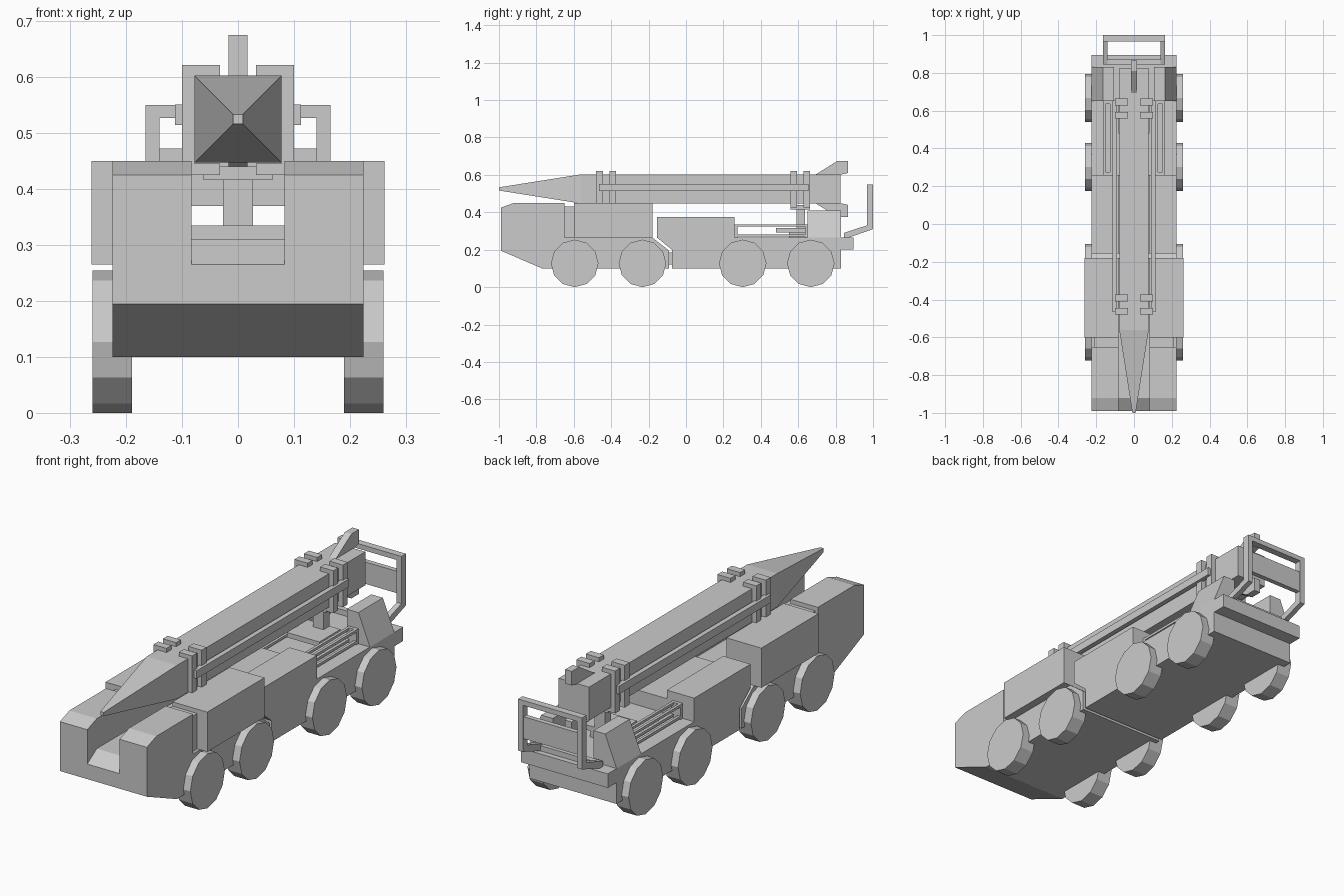
import bpy, bmesh, math
from mathutils import Matrix

if "Cube" in bpy.data.objects:
    bpy.data.objects.remove(bpy.data.objects["Cube"], do_unlink=True)

grey = bpy.data.materials.new("plain grey")
grey.use_nodes = True
GREY = (0.6, 0.6, 0.6, 1)
grey.diffuse_color = GREY
grey.node_tree.nodes["Principled BSDF"].inputs["Base Color"].default_value = GREY


def finish(name, bm):
    bmesh.ops.recalc_face_normals(bm, faces=bm.faces)
    mesh = bpy.data.meshes.new(name)
    bm.to_mesh(mesh)
    bm.free()
    mesh.materials.append(grey)
    obj = bpy.data.objects.new(name, mesh)
    bpy.context.scene.collection.objects.link(obj)
    return obj


def prism(name, profile, x0, x1, both=False):
    """Extrude a (y, z) profile from x0 to x1, optionally on both sides."""
    bm = bmesh.new()
    for s in ((1, -1) if both else (1,)):
        a = [bm.verts.new((s * x0, y, z)) for y, z in profile]
        b = [bm.verts.new((s * x1, y, z)) for y, z in profile]
        bm.faces.new(a)
        bm.faces.new(b)
        n = len(a)
        for i in range(n):
            j = (i + 1) % n
            bm.faces.new((a[i], a[j], b[j], b[i]))
    return finish(name, bm)


def box(name, x0, x1, y0, y1, z0, z1, both=False):
    return prism(name, [(y0, z0), (y1, z0), (y1, z1), (y0, z1)], x0, x1, both)


W, T = 0.224, 0.083     # half widths of the hull and of the central trough
DECK = 0.265

# Front hull: lower body, trough floor, cab sides
prism("front_hull", [(-0.99, 0.195), (-0.77, 0.1), (-0.09, 0.1), (-0.09, 0.195),
                     (-0.18, DECK), (-0.99, DECK)], -W, W)
prism("trough_floor", [(-0.99, DECK), (-0.18, DECK), (-0.18, 0.31), (-0.92, 0.31)], -T, T)
prism("cab_side", [(-0.99, DECK), (-0.65, DECK), (-0.65, 0.45), (-0.92, 0.45),
                   (-0.99, 0.425)], T, W, True)
box("cab_joint", T, 0.21, -0.65, -0.6, DECK, 0.43, True)
box("equipment_box", T, 0.262, -0.6, -0.18, DECK, 0.45, True)

# Rear hull with raised side lockers and rear step
box("hull_coupling", -0.2, 0.2, -0.1, -0.07, 0.12, 0.185)
prism("rear_hull", [(-0.155, DECK), (-0.075, 0.2), (-0.075, 0.1), (0.83, 0.1),
                    (0.83, 0.2), (0.895, 0.2), (0.895, DECK)], -W, W)
box("rear_locker", T, W, -0.155, 0.26, DECK, 0.375, True)
box("locker_bridge", -T, T, -0.155, 0.26, DECK, 0.335)

# Rear blocks, leaning in on the outer side
block = box("rear_block", 0.105, W, 0.65, 0.83, DECK, 0.41, True)
for v in block.data.vertices:
    if v.co.z > 0.4 and abs(v.co.x) > 0.2:
        v.co.x = math.copysign(0.165, v.co.x)

# Guard rails on the rear deck
for tag, x in (("inner", 0.115), ("outer", 0.152)):
    for level, z in (("lower", 0.27), ("upper", 0.323)):
        box(f"{tag}_{level}_rail", x, x + 0.013, 0.26, 0.65, z, z + 0.012, True)
for tag, y in (("front", 0.26), ("back", 0.635)):
    box(f"rail_{tag}_post", 0.115, 0.165, y, y + 0.015, DECK, 0.335, True)

# Wheels
for i, y in enumerate((-0.595, -0.233, 0.303, 0.667)):
    bm = bmesh.new()
    for s in (1, -1):
        turn = Matrix.Translation((s * 0.2245, y, 0.127)) @ Matrix.Rotation(math.pi / 2, 4, "Y")
        bmesh.ops.create_cone(bm, cap_ends=True, segments=12, radius1=0.127,
                              radius2=0.127, depth=0.071, matrix=turn)
    finish(f"wheel_pair_{i + 1}", bm)

# Rocket: square body, pyramid nose, fins
M, Z0, Z1 = 0.078, 0.447, 0.603
box("rocket_body", -M, M, -0.56, 0.825, Z0, Z1)
nose = box("rocket_nose", -M, M, -1, -0.56, Z0, Z1)
for v in nose.data.vertices:
    if v.co.y < -0.9:
        v.co.x *= 0.11
        v.co.z = 0.525 + (v.co.z - 0.525) * 0.11
fin = [(0.69, 0.6), (0.81, 0.675), (0.865, 0.675), (0.865, 0.61), (0.82, 0.6)]
prism("upper_fin", fin, -0.017, 0.017)
prism("lower_fin", [(y, 1.05 - z) for y, z in fin], -0.017, 0.017)

# Cradle: clamps and side beams
for i, y in enumerate((-0.48, -0.41, 0.558, 0.628)):
    box(f"clamp_arm_{i + 1}", M, 0.1, y, y + 0.036, 0.425, 0.622, True)
    box(f"clamp_top_{i + 1}", 0.032, 0.1, y, y + 0.036, 0.602, 0.622, True)
    box(f"clamp_foot_{i + 1}", 0.032, 0.1, y, y + 0.036, 0.425, 0.446, True)
box("cradle_beam", 0.09, 0.113, -0.465, 0.655, 0.514, 0.551, True)
box("cradle_cross_beam", -0.062, 0.062, 0.558, 0.664, 0.416, 0.44)

# Lifting post on its base plate
box("lift_post", -0.027, 0.027, 0.59, 0.635, 0.3, 0.42)
box("lift_plate", -T, T, 0.48, 0.635, 0.293, 0.316)
box("lift_foot", -0.05, 0.05, 0.55, 0.635, DECK, 0.295)

# Rear launch frame
prism("frame_arm", [(1, 0.55), (0.967, 0.55), (0.967, 0.33), (0.845, 0.29),
                    (0.845, DECK), (0.87, DECK), (1, 0.31)], 0.14, 0.165, True)
box("frame_top_bar", -0.14, 0.14, 0.967, 1, 0.527, 0.55)
box("frame_panel", -0.14, 0.14, 0.972, 0.995, 0.37, 0.472)
box("frame_foot_bar", -0.14, 0.14, 0.845, 0.87, DECK, 0.29)
